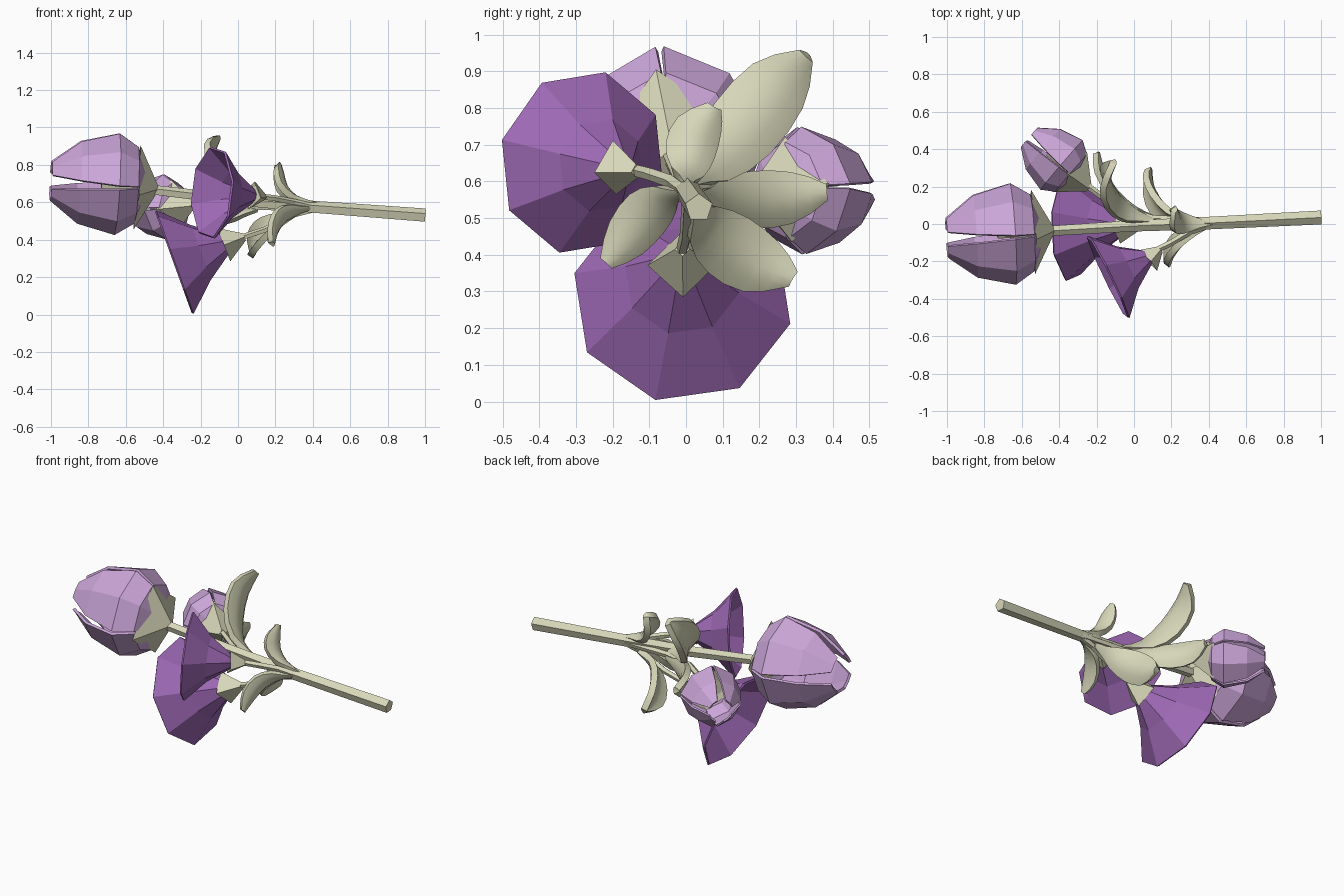
import bpy, bmesh
from math import sin, cos, radians, tau
from mathutils import Vector as V

if "Cube" in bpy.data.objects:
    bpy.data.objects.remove(bpy.data.objects["Cube"])


def material(name, rgb):
    m = bpy.data.materials.new(name)
    m.diffuse_color = (*rgb, 1)
    m.use_nodes = True
    m.node_tree.nodes["Principled BSDF"].inputs["Base Color"].default_value = m.diffuse_color
    return m


GREEN = material("stem_green", (0.68, 0.68, 0.49))
LILAC = material("light_petal", (0.60, 0.38, 0.69))
PURPLE = material("deep_petal", (0.34, 0.14, 0.46))


def frame(d):
    """Cross-section axes: v leans to +y, w leans to +z."""
    d = V(d).normalized()
    v = (V((0, 1, 0)) - d * d.y).normalized()
    w = v.cross(d)
    if w.z < 0:
        w = -w
    return d, v, w


def loft(name, rows, mat, closed=True, caps=True, thick=0, smooth=False):
    """Skin a list of point rows; closed rows make tubes, open rows make sheets."""
    bm = bmesh.new()
    rows = [[bm.verts.new(p) for p in row] for row in rows]
    n = len(rows[0])
    for a, b in zip(rows, rows[1:]):
        for i in range(n if closed else n - 1):
            j = (i + 1) % n
            bm.faces.new((a[i], a[j], b[j], b[i]))
    if closed and caps:
        bm.faces.new(rows[0])
        bm.faces.new(rows[-1])
    bmesh.ops.recalc_face_normals(bm, faces=bm.faces)
    me = bpy.data.meshes.new(name)
    bm.to_mesh(me)
    bm.free()
    me.materials.append(mat)
    ob = bpy.data.objects.new(name, me)
    bpy.context.collection.objects.link(ob)
    if thick:
        mod = ob.modifiers.new("thickness", "SOLIDIFY")
        mod.thickness, mod.offset = thick, 0
    if smooth:
        for p in me.polygons:
            p.use_smooth = True
        if thick:
            ob.modifiers.new("crisp_rim", "EDGE_SPLIT").split_angle = radians(50)
    return ob


def ring(c, v, w, r, n, start=0):
    return [V(c) + r * (v * cos(start + tau * i / n) + w * sin(start + tau * i / n))
            for i in range(n)]


def stem(name, pts, r0, r1, n=6):
    pts = [V(p) for p in pts]
    rows = []
    for i, p in enumerate(pts):
        d = pts[min(i + 1, len(pts) - 1)] - pts[max(i - 1, 0)]
        _, v, w = frame(d)
        rows.append(ring(p, v, w, r0 + (r1 - r0) * i / (len(pts) - 1), n, radians(90)))
    loft(name, rows, GREEN)


def calyx(name, apex, base, r, turn):
    """Four-sided cup under each bloom, hollowed at the front."""
    a, b = V(apex), V(base)
    d, v, w = frame(b - a)
    t = radians(turn)
    loft(name, [ring(a, v, w, 0.02, 4, t), ring(b, v, w, r, 4, t),
                ring(b - d * 0.01, v, w, r * 0.7, 4, t)], GREEN)


def trumpet(name, base, direction, profile, turn):
    """Open eight-sided bloom."""
    d, v, w = frame(direction)
    rows = [ring(V(base) + d * t, v, w, r, 8, radians(turn)) for t, r in profile]
    loft(name, rows, PURPLE, caps=False, thick=0.012)


def tulip(name, base, direction, s, turn):
    """Closed bloom made of four folded petals with slots widening to the tip."""
    d, v, w = frame(direction)
    profile = [(0, 0.1, 0.002), (0.04, 0.2, 0.004), (0.14, 0.265, 0.008),
               (0.34, 0.215, 0.022), (0.49, 0.105, 0.036)]
    for k in range(4):
        mid = radians(turn + 45 + 90 * k)
        rows = []
        for t, r, gap in profile:
            half = radians(45) - gap / r
            rows.append([V(base) + s * (d * t + q * r * (v * cos(mid + o) + w * sin(mid + o)))
                         for o, q in ((-half, 1), (0, 0.96), (half, 1))])
        loft(f"{name}_petal_{k + 1}", rows, LILAC, closed=False, thick=0.016 * s)


def leaf(name, pts, half_width):
    """Thick cupped blade swept along a smoothed spine."""
    p = [V(q) for q in pts]
    side = (p[-1] - p[0]).cross(V((1, 0, 0))).normalized()
    e = [2 * p[0] - p[1]] + p + [2 * p[-1] - p[-2]]
    spine = []
    for i in range(1, len(e) - 2):
        mid = (9 * (e[i] + e[i + 1]) - e[i - 1] - e[i + 2]) / 16
        spine += [e[i], mid]
    spine.append(p[-1])
    widths = (0.12, 0.32, 0.65, 0.88, 1, 1, 0.88, 0.6, 0.18)
    rows = []
    for c, f in zip(spine, widths):
        rows.append([c + side * (half_width * f * s) + V((-0.03 * f * s * s, 0, 0))
                     for s in (-1, -0.5, 0, 0.5, 1)])
    loft(name, rows, GREEN, closed=False, thick=0.036, smooth=True)


# Stems
stem("main_stem", [(1, .035, .528), (.4, .005, .573), (0, -.01, .61),
                   (-.5, -.04, .67), (-.73, -.055, .695)], .039, .024, 5)
stem("lower_bloom_stem", [(.42, .01, .565), (.3, .005, .535), (.15, 0, .455),
                          (.03, -.01, .415), (-.15, -.01, .35)], .019, .016, 5)
stem("side_bloom_stem", [(.42, 0, .57), (.3, -.04, .6), (.2, -.1, .62),
                         (.12, -.14, .63), (-.04, -.235, .645)], .019, .016, 5)
stem("small_tulip_stem", [(.42, .015, .565), (.1, .03, .575), (-.08, .08, .58),
                          (-.25, .205, .585), (-.46, .38, .575)], .019, .017, 5)

# Closed blooms
tulip("large_tulip", (-.508, -.045, .69), (-1, -.06, .05), 1, 4)
calyx("large_tulip_calyx", (-.43, -.035, .672), (-.54, -.042, .68), .23, 100)
tulip("small_tulip", (-.32, .258, .577), (-.76, .65, -.02), .64, 3)
calyx("small_tulip_calyx", (-.24, .19, .582), (-.345, .28, .578), .145, 95)

# Open blooms
trumpet("lower_bloom", (-.05, -.01, .385), (-.94, 0, -.34),
        [(0, .03), (.03, .06), (.16, .155), (.31, .299)], 31)
calyx("lower_bloom_calyx", (.035, -.01, .415), (-.075, -.01, .373), .095, 91)
trumpet("side_bloom", (.08, -.177, .635), (-.9, -.44, .07),
        [(0, .03), (.025, .05), (.13, .125), (.245, .25)], 29)
calyx("side_bloom_calyx", (.14, -.135, .628), (.075, -.195, .638), .075, 95)

# Leaves
leaf("upper_large_leaf", [(.1, .01, .59), (-.03, .06, .64), (-.11, .15, .74),
                          (-.14, .25, .86), (-.11, .33, .945)], .095)
leaf("right_leaf", [(.1, .03, .56), (.0, .08, .55), (-.1, .17, .55),
                    (-.17, .28, .555), (-.2, .38, .57)], .07)
leaf("lower_leaf", [(.3, .02, .54), (.2, .04, .49), (.13, .11, .43),
                    (.09, .2, .37), (.08, .29, .335)], .085)
leaf("left_leaf", [(.38, -.01, .575), (.3, -.05, .56), (.24, -.1, .52),
                   (.2, -.16, .45), (.18, -.215, .38)], .06)
leaf("upper_small_leaf", [(.42, 0, .58), (.31, .0, .615), (.25, .01, .68),
                          (.23, .035, .75), (.215, .075, .8)], .06)
